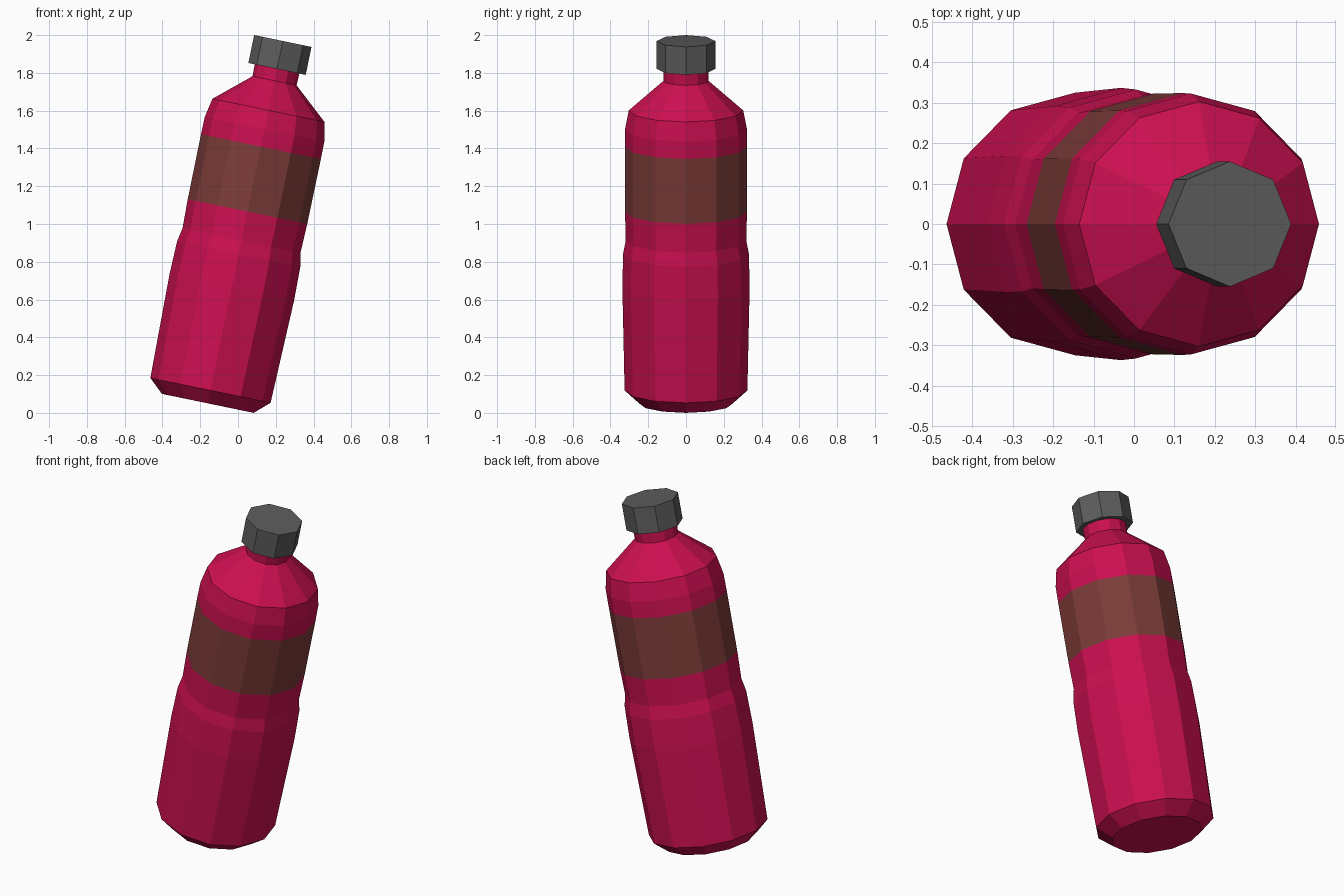
import bpy, bmesh, math
from mathutils import Matrix

if "Cube" in bpy.data.objects:
    bpy.data.objects.remove(bpy.data.objects["Cube"])

TILT = Matrix.Translation((-0.16, 0, 0.0505)) @ Matrix.Rotation(math.radians(11.7), 4, 'Y')


def material(name, rgb):
    m = bpy.data.materials.new(name)
    m.diffuse_color = (*rgb, 1)
    m.use_nodes = True
    m.node_tree.nodes["Principled BSDF"].inputs["Base Color"].default_value = m.diffuse_color
    return m


def lathe(name, profile, sides, mats, band=None):
    """Stack rings of (radius, height) about the bottle axis; band = row using mats[1]."""
    bm = bmesh.new()
    rings = [[bm.verts.new((r * math.cos(2 * math.pi * i / sides),
                            r * math.sin(2 * math.pi * i / sides), h))
              for i in range(sides)] for r, h in profile]
    for row, (a, b) in enumerate(zip(rings, rings[1:])):
        for i in range(sides):
            j = (i + 1) % sides
            f = bm.faces.new((a[i], a[j], b[j], b[i]))
            f.material_index = 1 if row == band else 0
    bm.faces.new(rings[0][::-1])
    bm.faces.new(rings[-1])
    bm.transform(TILT)
    me = bpy.data.meshes.new(name)
    bm.to_mesh(me)
    bm.free()
    for m in mats:
        me.materials.append(m)
    ob = bpy.data.objects.new(name, me)
    bpy.context.collection.objects.link(ob)
    return ob


crimson = material("crimson", (0.60, 0.005, 0.08))
brown = material("label_brown", (0.20, 0.045, 0.04))
dark = material("dark_grey", (0.11, 0.11, 0.11))

# Body with waist groove, label band, shoulder and neck
body_profile = [(0.248, 0), (0.325, 0.07), (0.337, 0.63), (0.333, 0.808),
                (0.319, 0.88), (0.323, 1.037), (0.324, 1.388), (0.323, 1.482),
                (0.303, 1.584), (0.119, 1.744), (0.121, 1.815)]
lathe("bottle_body", body_profile, 12, [crimson, brown], band=5)

# Eight-sided screw cap
lathe("bottle_cap", [(0.155, 1.808), (0.155, 1.959)], 8, [dark])
